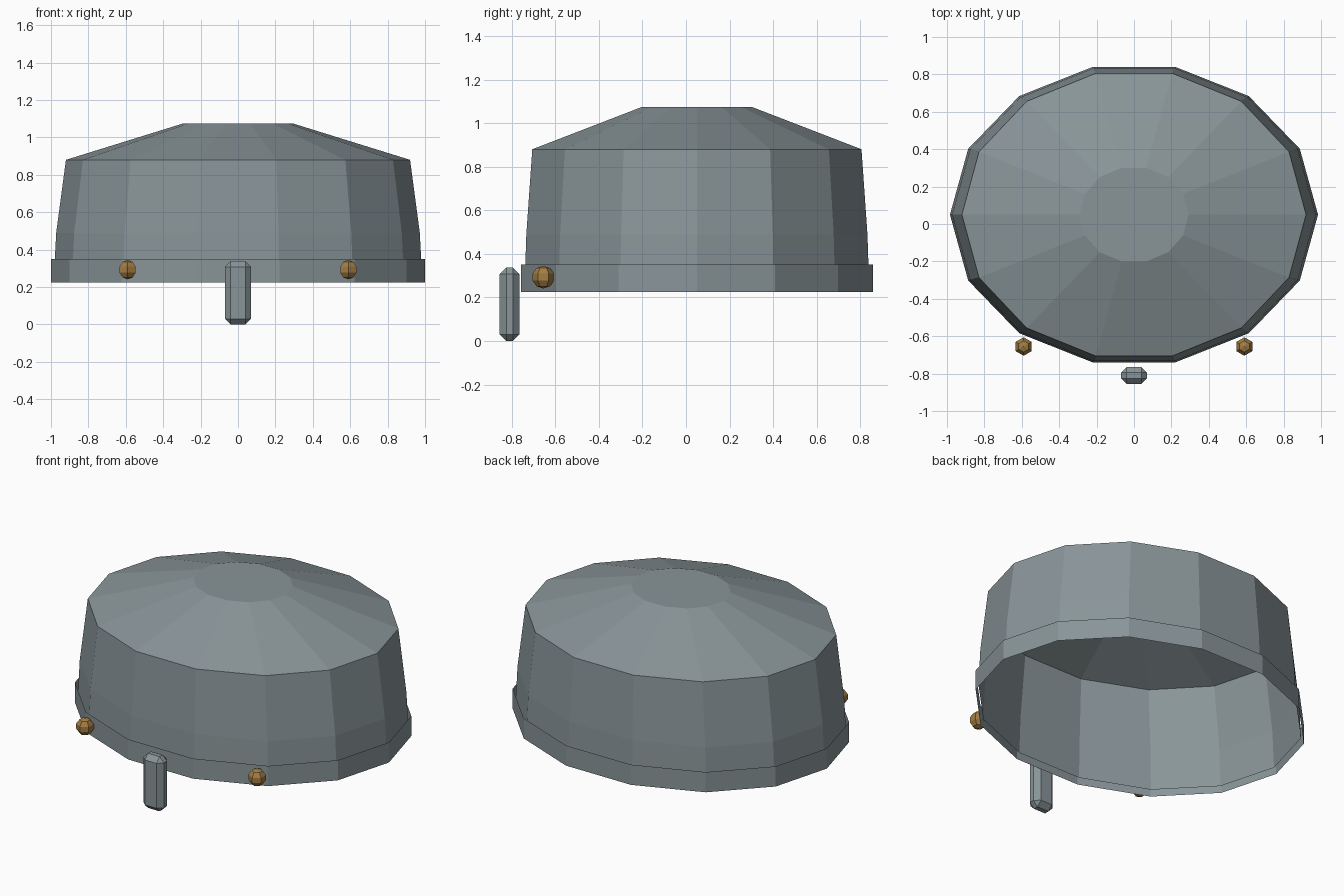
import bpy, bmesh, math

if "Cube" in bpy.data.objects:
    bpy.data.objects.remove(bpy.data.objects["Cube"])

CY = 0.05      # centre of the dome in y
SIDES = 14


def material(name, rgb):
    m = bpy.data.materials.new(name)
    m.diffuse_color = (*rgb, 1)
    m.use_nodes = True
    m.node_tree.nodes["Principled BSDF"].inputs["Base Color"].default_value = m.diffuse_color
    return m


steel = material("steel grey", (0.25, 0.30, 0.318))
brass = material("brass", (0.37, 0.205, 0.055))


def finish(name, bm, mat):
    bmesh.ops.recalc_face_normals(bm, faces=bm.faces)
    me = bpy.data.meshes.new(name)
    bm.to_mesh(me)
    bm.free()
    me.materials.append(mat)
    ob = bpy.data.objects.new(name, me)
    bpy.context.collection.objects.link(ob)
    return ob


def oval_loft(name, rings, cap_top, mat):
    """Open oval shell through rings of (x radius, y radius, z)."""
    bm = bmesh.new()
    loops = []
    for rx, ry, z in rings:
        angles = [2 * math.pi * i / SIDES for i in range(SIDES)]
        loops.append([bm.verts.new((rx * math.cos(a), CY + ry * math.sin(a), z)) for a in angles])
    for lo, hi in zip(loops, loops[1:]):
        for i in range(SIDES):
            j = (i + 1) % SIDES
            bm.faces.new((lo[i], lo[j], hi[j], hi[i]))
    if cap_top:
        bm.faces.new(loops[-1])
    return finish(name, bm, mat)


# Faceted helmet dome, open underneath
oval_loft("dome", [(0.984, 0.811, 0.26), (0.972, 0.803, 0.49),
                   (0.92, 0.775, 0.88), (0.292, 0.257, 1.075)], True, steel)

# Thin brow band around the rim
oval_loft("brow_band", [(1.0, 0.828, 0.225), (1.0, 0.828, 0.35)], False, steel)

# Chamfered nose guard at the front
bm = bmesh.new()
bmesh.ops.create_cube(bm, size=1)
for v in bm.verts:
    v.co = (v.co.x * 0.14, -0.81 + v.co.y * 0.09, 0.169 + v.co.z * 0.338)
bmesh.ops.bevel(bm, geom=bm.edges[:], offset=0.03, segments=1, affect='EDGES')
finish("nose_guard", bm, steel)

# Pair of brass rivets
for side, label in ((-1, "left"), (1, "right")):
    bm = bmesh.new()
    bmesh.ops.create_uvsphere(bm, u_segments=6, v_segments=5, radius=0.052)
    bmesh.ops.translate(bm, verts=bm.verts, vec=(side * 0.59, -0.655, 0.293))
    finish(label + "_rivet", bm, brass)
